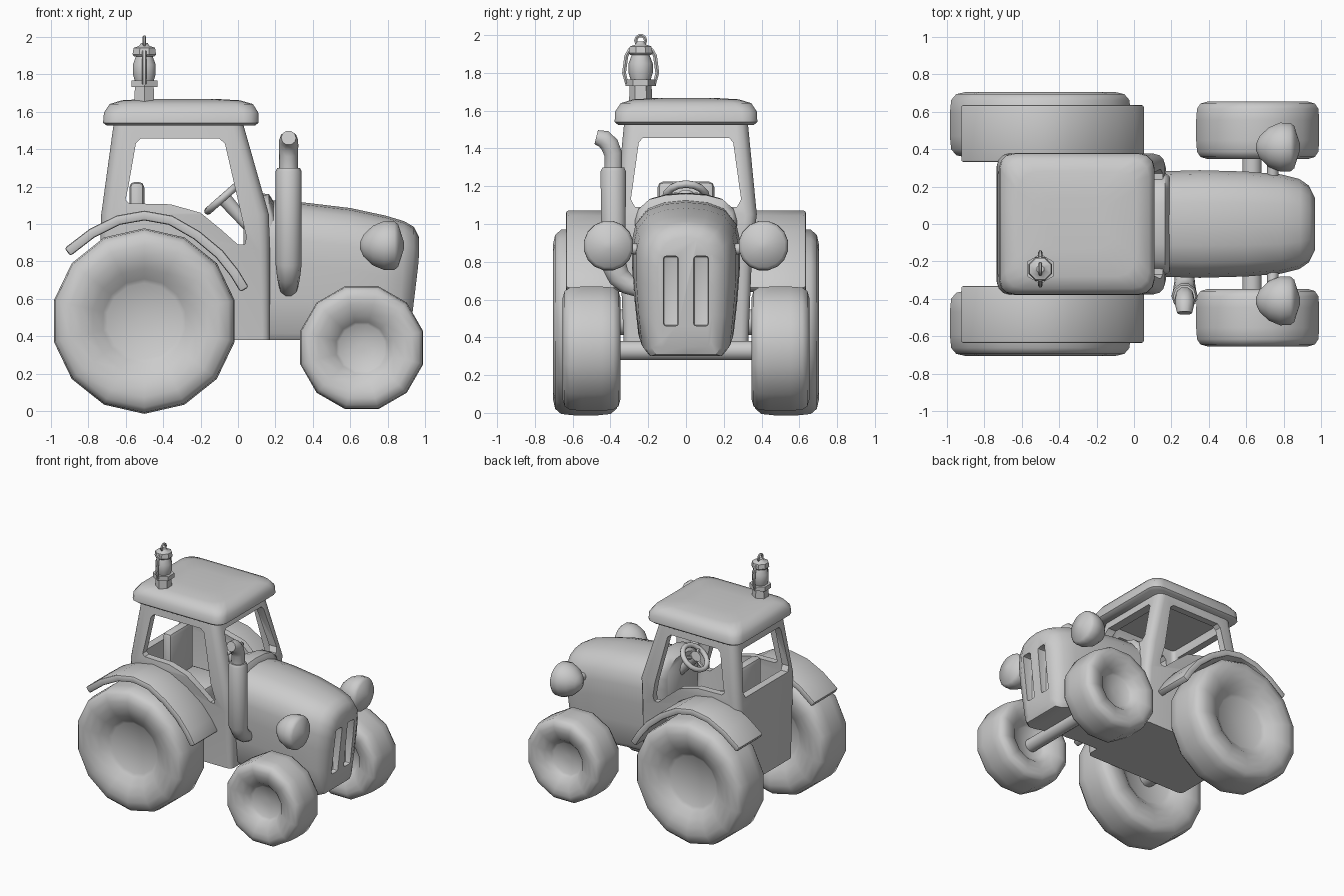
import bpy, bmesh
from math import sin, cos, pi, radians
from mathutils import Vector, Matrix

cube = bpy.data.objects.get("Cube")
if cube:
    bpy.data.objects.remove(cube, do_unlink=True)

grey = bpy.data.materials.new("plain_grey")
grey.use_nodes = True
grey.diffuse_color = (0.6, 0.6, 0.6, 1)
grey.node_tree.nodes["Principled BSDF"].inputs["Base Color"].default_value = (0.6, 0.6, 0.6, 1)


def activate(ob):
    bpy.ops.object.select_all(action="DESELECT")
    ob.select_set(True)
    bpy.context.view_layer.objects.active = ob


def smooth(ob, angle=40):
    activate(ob)
    bpy.ops.object.shade_smooth_by_angle(angle=radians(angle))


def finish(name, bm, angle=40):
    bmesh.ops.recalc_face_normals(bm, faces=bm.faces)
    me = bpy.data.meshes.new(name)
    bm.to_mesh(me)
    bm.free()
    me.materials.append(grey)
    ob = bpy.data.objects.new(name, me)
    bpy.context.collection.objects.link(ob)
    smooth(ob, angle)
    return ob


def loft(name, rings, angle=40, bevel=0):
    """Skin closed rings of points and cap both ends."""
    bm = bmesh.new()
    loops = [[bm.verts.new(p) for p in ring] for ring in rings]
    for a, b in zip(loops, loops[1:]):
        for i in range(len(a)):
            j = (i + 1) % len(a)
            bm.faces.new((a[i], a[j], b[j], b[i]))
    bm.faces.new(loops[0])
    bm.faces.new(loops[-1])
    if bevel:
        bmesh.ops.recalc_face_normals(bm, faces=bm.faces)
        sharp = [e for e in bm.edges if e.calc_face_angle(0) > radians(35)]
        bmesh.ops.bevel(bm, geom=sharp, offset=bevel, segments=2, profile=0.5, affect="EDGES")
    return finish(name, bm, angle)


def lathe(name, profile, centre, axis, steps, angle=40):
    """Spin (along, radius) pairs about an axis through centre."""
    turn = Vector((0, 0, 1)).rotation_difference(Vector(axis)).to_matrix()
    rings = []
    for along, r in profile:
        angles = [2 * pi * (i + 0.5) / steps for i in range(steps)]
        rings.append([Vector(centre) + turn @ Vector((r * cos(a), r * sin(a), along)) for a in angles])
    return loft(name, rings, angle)


def rounded(x0, x1, w, r, z):
    """Rounded rectangle, symmetric in y, at height z."""
    pts = []
    for k, (cx, cy) in enumerate(((x1 - r, w - r), (x0 + r, w - r), (x0 + r, r - w), (x1 - r, r - w))):
        for i in range(4):
            a = pi / 2 * (k + i / 3)
            pts.append((cx + r * cos(a), cy + r * sin(a), z))
    return pts


def box(name, x, y, z, bevel=0.0):
    rings = [[(x[i], y[j], h) for i, j in ((0, 0), (1, 0), (1, 1), (0, 1))] for h in z]
    return loft(name, rings, 40, bevel)


def tube(name, path, radii, sides=3, cyclic=False):
    cu = bpy.data.curves.new(name, "CURVE")
    cu.dimensions = "3D"
    cu.bevel_depth = 1
    cu.bevel_resolution = sides
    cu.use_fill_caps = True
    sp = cu.splines.new("POLY")
    sp.points.add(len(path) - 1)
    for pt, co, r in zip(sp.points, path, radii):
        pt.co = (*co, 1)
        pt.radius = r
    sp.use_cyclic_u = cyclic
    cu.materials.append(grey)
    ob = bpy.data.objects.new(name, cu)
    bpy.context.collection.objects.link(ob)
    activate(ob)
    bpy.ops.object.convert(target="MESH")
    ob = bpy.context.object
    smooth(ob, 50)
    return ob


def cut(ob, cutters):
    for c in cutters:
        mod = ob.modifiers.new("cut", "BOOLEAN")
        mod.operation = "DIFFERENCE"
        mod.solver = "EXACT"
        mod.object = c
        activate(ob)
        bpy.ops.object.modifier_apply(modifier=mod.name)
        bpy.data.objects.remove(c, do_unlink=True)
    smooth(ob, 35)


# Wheels: rounded tyres flowing into dished hubs on both sides
def wheel(name, x, y, z, R, half, hub, steps):
    side = [(0.45, 0.02), (0.5, hub * 0.9), (0.58, hub), (0.82, hub * 1.25), (0.97, R * 0.7),
            (1, R * 0.82), (0.93, R * 0.93), (0.75, R * 0.985), (0.35, R)]
    prof = [(-k * half, r) for k, r in side] + [(k * half, r) for k, r in reversed(side)]
    lathe(name, prof, (x, y, z), (0, 1, 0), steps, 60)


for s, tag in ((-1, "near"), (1, "far")):
    wheel("rear_wheel_" + tag, -0.5, s * 0.53, 0.482, 0.495, 0.175, 0.225, 14)
    wheel("front_wheel_" + tag, 0.66, s * 0.5, 0.34, 0.34, 0.153, 0.14, 12)

    # Fender: thick arched strip over the rear wheel
    arc = [(-0.91, 0.85), (-0.78, 0.95), (-0.64, 1.02), (-0.5, 1.045), (-0.36, 1.02),
           (-0.22, 0.94), (-0.1, 0.84), (-0.02, 0.74), (0.035, 0.65)]
    rings = []
    for i, (x, z) in enumerate(arc):
        a, b = arc[max(i - 1, 0)], arc[min(i + 1, len(arc) - 1)]
        n = Vector((a[1] - b[1], 0, b[0] - a[0])).normalized() * 0.026
        c = Vector((x, 0, z))
        rings.append([c + n * k + Vector((0, s * y, 0)) for k, y in ((-1, 0.33), (-1, 0.635), (1, 0.635), (1, 0.33))])
    loft("fender_" + tag, rings, 40, 0.012)

    # Headlight: bullet shell with a shallow cone lens
    lathe("headlight_" + tag, [(0, 0.015), (0.02, 0.06), (0.07, 0.108), (0.13, 0.133), (0.185, 0.132),
                               (0.205, 0.115), (0.235, 0.02)], (0.65, s * 0.41, 0.885), (1, 0, 0), 16, 50)
    tube("headlight_bracket_" + tag, [(0.74, s * 0.2, 0.86), (0.74, s * 0.38, 0.88)], (0.03, 0.03))

lathe("front_axle", [(-0.48, 0.052), (0.48, 0.052)], (0.63, 0, 0.33), (0, 1, 0), 12)
lathe("rear_axle", [(-0.48, 0.07), (0.48, 0.07)], (-0.5, 0, 0.48), (0, 1, 0), 12)

# Hood: arched sections tapering to a rounded nose
half = [(0, 0), (0.78, 0), (0.88, 0.05), (0.95, 0.3), (1, 0.55), (1, 0.72), (0.93, 0.84), (0.72, 0.94), (0.4, 0.985), (0, 1)]
section = half + [(-y, t) for y, t in reversed(half[1:-1])]


def arch(x, w, low, top, lean):
    return [(x + lean * min(t, 0.8), y * w, low + t * (top - low)) for y, t in section]


hood = loft("hood", [arch(*p) for p in ((0.1, 0.28, 0.38, 1.13, 0), (0.35, 0.287, 0.38, 1.115, 0),
            (0.6, 0.28, 0.36, 1.085, 0), (0.77, 0.265, 0.32, 1.045, 0.02), (0.85, 0.24, 0.3, 1.015, 0.045),
            (0.89, 0.205, 0.31, 0.985, 0.06), (0.91, 0.15, 0.35, 0.93, 0.07))], 50)
cut(hood, [box("slot_cutter", (0.88, 1.1), sorted((s * 0.04, s * 0.12)), (0.46, 0.83), 0.015) for s in (-1, 1)])

# Cab shell: hollow tapered body with window openings cut through
cab = loft("cab", [rounded(-0.73, 0.17, 0.33, 0.04, 0.38), rounded(-0.735, 0.17, 0.35, 0.05, 0.85),
                   rounded(-0.73, 0.165, 0.375, 0.06, 1.05), rounded(-0.66, 0.02, 0.325, 0.06, 1.56)], 35)
hollow = loft("hollow_cutter", [rounded(-0.67, 0.1, 0.29, 0.03, 0.66), rounded(-0.67, 0.1, 0.32, 0.03, 1.05),
                                rounded(-0.61, -0.04, 0.275, 0.03, 1.52)])
door = [(-0.6, 1.13), (-0.585, 1.2), (-0.545, 1.43), (-0.52, 1.455), (-0.1, 1.455), (-0.07, 1.43), (0.045, 0.93),
        (0.035, 0.89), (0, 0.89), (-0.09, 0.97), (-0.2, 1.06), (-0.36, 1.105), (-0.58, 1.11)]
door_cut = loft("door_cutter", [[(x, y, z) for x, z in door] for y in (-0.6, 0.6)])
pane = [(-0.27, 1.09), (0.27, 1.09), (0.292, 1.13), (0.25, 1.43), (0.23, 1.455), (-0.23, 1.455), (-0.25, 1.43), (-0.292, 1.13)]
pane_cut = loft("pane_cutter", [[(x, y, z) for y, z in pane] for x in (-1, 0.5)])
cut(cab, [hollow, door_cut, pane_cut])

# Roof: soft domed slab
loft("roof", [rounded(-0.7, 0.09, 0.36, 0.07, 1.525), rounded(-0.72, 0.11, 0.378, 0.08, 1.54),
              rounded(-0.715, 0.108, 0.375, 0.08, 1.595), rounded(-0.685, 0.08, 0.345, 0.09, 1.64),
              rounded(-0.62, 0.01, 0.28, 0.1, 1.66), rounded(-0.48, -0.13, 0.14, 0.08, 1.668)], 50)

# Seat and dashboard
box("seat_cushion", (-0.6, -0.2), (-0.17, 0.17), (0.66, 0.86), 0.03)
box("seat_back", (-0.58, -0.5), (-0.15, 0.15), (0.8, 1.225), 0.03)
loft("dashboard", [arch(0.03, 0.2, 0.66, 1.14, 0), arch(0.09, 0.26, 0.66, 1.165, 0), arch(0.165, 0.27, 0.66, 1.16, 0),
                   arch(0.19, 0.26, 0.66, 1.12, 0)], 50)

# Steering wheel on a slanted column
hub = Vector((-0.08, 0, 1.14))
along, across = Vector((0.75, 0, 0.66)), Vector((0, 1, 0))
rim = [hub + (along * cos(a) + across * sin(a)) * 0.108 for a in (2 * pi * i / 16 for i in range(16))]
tube("steering_rim", rim, [0.02] * 16, 2, True)
tube("steering_column", [hub + Vector((-0.01, 0, 0.012)), hub + Vector((0.02, 0, -0.02)), (0.08, 0, 0.96)], (0.045, 0.04, 0.03))
for i in range(3):
    tube("steering_spoke", [hub, rim[(i * 5 + 3) % 16]], (0.014, 0.014), 1)

# Exhaust stack: elbow out of the hood, silencer, and bent outlet
px, py = 0.27, -0.385
tube("exhaust_silencer", [(px, -0.25, 0.66), (px, -0.31, 0.68), (px, py + 0.03, 0.72), (px, py, 0.79), (px, py, 1.28), (px, py, 1.3)],
     (0.05, 0.055, 0.062, 0.07, 0.07, 0.06))
tube("exhaust_outlet", [(px, py, 1.28), (px, py, 1.37), (px, py - 0.02, 1.42), (px, py - 0.05, 1.45), (px, py - 0.09, 1.46)],
     (0.05, 0.05, 0.052, 0.05, 0.04))

# Lantern on the roof
lx, ly = -0.5, -0.24
lathe("lantern_base", [(1.64, 0.062), (1.73, 0.058), (1.73, 0.08), (1.765, 0.08), (1.765, 0.058)], (lx, ly, 0), (0, 0, 1), 6)
lathe("lantern_glass", [(1.76, 0.052), (1.8, 0.064), (1.85, 0.064), (1.9, 0.045)], (lx, ly, 0), (0, 0, 1), 10)
lathe("lantern_cap", [(1.895, 0.06), (1.905, 0.068), (1.94, 0.062), (1.95, 0.03), (1.965, 0.02)], (lx, ly, 0), (0, 0, 1), 8)
ring = [(lx, ly + 0.026 * cos(a), 1.972 + 0.026 * sin(a)) for a in (2 * pi * i / 10 for i in range(10))]
tube("lantern_ring", ring, [0.01] * 10, 1, True)
for s in (-1, 1):
    wire = [(lx, ly + s * y, z) for y, z in ((0.04, 1.745), (0.075, 1.75), (0.088, 1.8), (0.076, 1.89), (0.06, 1.92), (0.03, 1.92))]
    tube("lantern_wire", wire, [0.012] * 6, 1)
